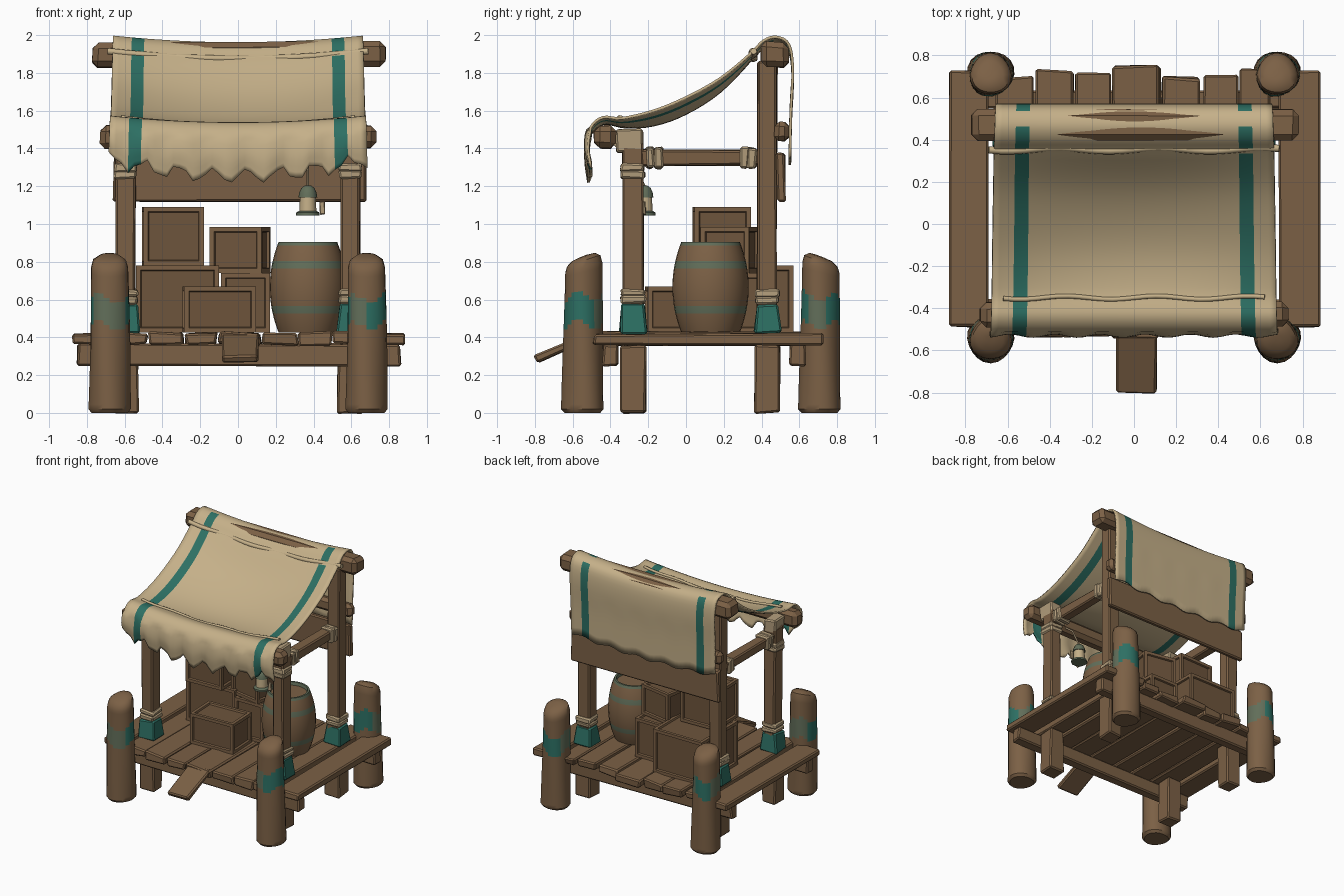
import bpy, bmesh, math, random
from mathutils import Vector

random.seed(4)
if "Cube" in bpy.data.objects:
    bpy.data.objects.remove(bpy.data.objects["Cube"], do_unlink=True)


def material(name, rgb):
    m = bpy.data.materials.new(name)
    m.use_nodes = True
    m.diffuse_color = (*rgb, 1)
    m.node_tree.nodes["Principled BSDF"].inputs["Base Color"].default_value = (*rgb, 1)
    return m


WOOD = material("wood", (0.2, 0.118, 0.06))
DARK = material("dark_wood", (0.155, 0.09, 0.045))
CLOTH = material("canvas", (0.56, 0.435, 0.25))
ROPE = material("rope", (0.45, 0.34, 0.2))
TEAL = material("teal_paint", (0.026, 0.16, 0.125))
FADED = material("faded_teal", (0.12, 0.155, 0.1))
smooth = []


def finish(name, bm, mats, is_smooth=False):
    bmesh.ops.recalc_face_normals(bm, faces=bm.faces)
    me = bpy.data.meshes.new(name)
    bm.to_mesh(me)
    bm.free()
    ob = bpy.data.objects.new(name, me)
    bpy.context.collection.objects.link(ob)
    for m in mats:
        me.materials.append(m)
    if is_smooth:
        smooth.append(ob)
    return ob


# Slightly uneven timber, given by its extents on each axis
def timber(name, xs, ys, zs, mat=WOOD, jitter=0.007, bevel=0.01, taper=1.0, turn=(0, 0, 0)):
    lo, hi = Vector((xs[0], ys[0], zs[0])), Vector((xs[1], ys[1], zs[1]))
    size = hi - lo
    bm = bmesh.new()
    bmesh.ops.create_cube(bm, size=1)
    for v in bm.verts:
        k = taper if v.co.z > 0 else 1
        v.co = Vector((v.co.x * k * size.x, v.co.y * k * size.y, v.co.z * size.z))
        v.co += Vector([random.uniform(-jitter, jitter) for _ in range(3)])
    bmesh.ops.bevel(bm, geom=bm.edges[:], offset=bevel, segments=1, affect='EDGES')
    ob = finish(name, bm, [mat])
    ob.location = (lo + hi) / 2
    ob.rotation_euler = turn


# Crate with recessed panels on every side
def crate(name, xs, ys, zs, turn=0):
    size = Vector((xs[1] - xs[0], ys[1] - ys[0], zs[1] - zs[0]))
    bm = bmesh.new()
    bmesh.ops.create_cube(bm, size=1)
    bmesh.ops.scale(bm, vec=size, verts=bm.verts)
    panels = bm.faces[:]
    for thick, deep in ((0.035, 0), (0.006, -0.014)):
        bmesh.ops.inset_individual(bm, faces=panels, thickness=thick, depth=deep)
    for f in panels:
        f.material_index = 1
    ob = finish(name, bm, [WOOD, DARK])
    ob.location = ((xs[0] + xs[1]) / 2, (ys[0] + ys[1]) / 2, (zs[0] + zs[1]) / 2)
    ob.rotation_euler.z = turn


# Turned solid from (radius, height) points
def lathe(name, loc, profile, mats, rule=None, warp=None, seg=20):
    bm = bmesh.new()
    rings = [[bm.verts.new((r * math.cos(a), r * math.sin(a), z))
              for a in (math.tau * i / seg for i in range(seg))] for r, z in profile]
    bm.faces.new(rings[0])
    bm.faces.new(rings[-1])
    for a, b in zip(rings, rings[1:]):
        for i in range(seg):
            j = (i + 1) % seg
            bm.faces.new((a[i], a[j], b[j], b[i]))
    if rule:
        for f in bm.faces:
            f.material_index = rule(f.calc_center_median())
    if warp:
        for v in bm.verts:
            v.co = warp(v.co)
    ob = finish(name, bm, mats, True)
    ob.location = loc


def tube(name, points, radius, mat):
    cu = bpy.data.curves.new(name, 'CURVE')
    cu.dimensions = '3D'
    cu.bevel_depth, cu.bevel_resolution = radius, 2
    cu.use_fill_caps = True
    sp = cu.splines.new('POLY')
    sp.points.add(len(points) - 1)
    for p, co in zip(sp.points, points):
        p.co = (*co, 1)
    cu.materials.append(mat)
    bpy.context.collection.objects.link(bpy.data.objects.new(name, cu))


# Deck planks, side boards, ramp and bearers
edges = [-0.66, -0.475, -0.285, -0.105, 0.13, 0.32, 0.5, 0.66]
for i, (a, b) in enumerate(zip(edges, edges[1:])):
    timber(f"deck_plank_{i}", (a + 0.006, b - 0.006), (-0.51 - random.uniform(0, 0.04), random.uniform(0.69, 0.75)),
           (0.36, 0.425), jitter=0.01)
for s, side in ((-1, "right"), (1, "left")):
    timber(f"side_board_{side}", sorted((s * 0.69, s * 0.88)), (-0.49, 0.73), (0.36, 0.42))
timber("ramp_plank", (-0.08, 0.11), (-0.81, -0.49), (0.325, 0.365), turn=(0.4, 0, 0))
timber("front_bearer", (-0.85, 0.86), (-0.44, -0.36), (0.25, 0.365))
timber("back_bearer", (-0.85, 0.85), (0.55, 0.63), (0.25, 0.365))


# Round mooring posts with worn paint bands and slanted tops
def mooring_post(name, x, y):
    out = 1 if y > 0 else -1
    phase, cover = x * 5 + y * 2, (-0.5 if x > 0 else 0.35)

    def paint(c):
        a = math.atan2(c.y, c.x)
        if abs(c.z - 0.54 - 0.025 * math.sin(3 * a + phase)) > 0.075:
            return 0
        return 1 if math.sin(2 * a + phase) > cover else 2

    def warp(co):
        t = (co.z / 0.83) ** 4
        wob = 1 + 0.04 * math.sin(3 * math.atan2(co.y, co.x) + co.z * 4)
        return Vector((co.x * wob, co.y * wob, co.z - t * out * co.y * 0.38))

    prof = [(0.095, 0), (0.112, 0.02)]
    prof += [(0.112 - 0.014 * k / 30, 0.02 + 0.75 * k / 30) for k in range(1, 31)]
    prof += [(0.088, 0.805), (0.06, 0.825), (0.02, 0.83)]
    lathe(name, (x, y, 0), prof, [WOOD, TEAL, FADED], paint, warp)


for x, side in ((-0.68, "right"), (0.68, "left")):
    for y, end in ((-0.545, "front"), (0.71, "back")):
        mooring_post(f"{end}_mooring_post_{side}", x, y)

# Frame on each side: legs, uprights, painted feet, lashings and rails
for s, side in ((-1, "right"), (1, "left")):
    x = s * 0.595
    for y, top, end in ((-0.28, 1.43, "front"), (0.43, 1.86, "back")):
        timber(f"{end}_leg_{side}", (x - 0.065, x + 0.065), (y - 0.065, y + 0.065), (0, 0.36))
        timber(f"{end}_upright_{side}", (x - 0.05, x + 0.05), (y - 0.053, y + 0.053), (0.36, top))
        timber(f"{end}_painted_foot_{side}", (x - 0.075, x + 0.075), (y - 0.073, y + 0.073), (0.42, 0.575), TEAL, taper=0.8)
        for z in (0.598, 0.633):
            timber(f"{end}_foot_lashing_{side}", (x - 0.062, x + 0.062), (y - 0.065, y + 0.065), (z - 0.02, z + 0.02), ROPE)
    for z in (1.265, 1.3):
        timber(f"front_top_lashing_{side}", (x - 0.06, x + 0.06), (-0.345, -0.22), (z - 0.024, z + 0.02), ROPE)
    timber(f"side_rail_{side}", (x - 0.045, x + 0.045), (-0.31, 0.47), (1.31, 1.39))
    for y in (-0.19, -0.145, 0.31, 0.35):
        timber(f"rail_lashing_{side}", (x - 0.056, x + 0.056), (y - 0.022, y + 0.022), (1.295, 1.405), ROPE)
    timber(f"front_pole_lashing_{side}", (x - 0.05, x + 0.05), (-0.37, -0.23), (1.38, 1.5), ROPE)

# Roof poles and back board
timber("front_roof_pole", (-0.73, 0.73), (-0.49, -0.37), (1.4, 1.525), bevel=0.03)
timber("ridge_pole", (-0.77, 0.78), (0.4, 0.54), (1.83, 1.965), bevel=0.03)
timber("back_low_pole", (-0.69, 0.69), (0.47, 0.545), (1.44, 1.54), bevel=0.025)
timber("back_board", (-0.66, 0.68), (0.48, 0.525), (1.12, 1.375))


# Canvas: one sheet following a curved section from front flap to back drop
section = [(-0.51, 1.29), (-0.525, 1.4), (-0.505, 1.51), (-0.44, 1.565), (-0.34, 1.56), (-0.17, 1.6), (0, 1.67),
           (0.18, 1.77), (0.34, 1.9), (0.41, 1.97), (0.48, 1.99), (0.545, 1.95), (0.565, 1.82), (0.555, 1.6), (0.55, 1.36)]


def spline(pts, steps):
    p = [Vector(q) for q in pts]
    p = [2 * p[0] - p[1]] + p + [2 * p[-1] - p[-2]]
    res = []
    for a, b, c, d in zip(p, p[1:], p[2:], p[3:]):
        for k in range(steps):
            t = k / steps
            res.append(0.5 * (2 * b + (c - a) * t + (2 * a - 5 * b + 4 * c - d) * t * t + (3 * b - a - 3 * c + d) * t ** 3))
    return res + [p[-2]]


path, cols, bm = spline(section, 4), 40, bmesh.new()
grid = []
for r, q in enumerate(path):
    half = 0.685 - 0.035 * r / (len(path) - 1)
    row = []
    for c in range(cols + 1):
        u = 2 * c / cols - 1
        bowl = 1 - u * u
        roof = max(0, 1 - ((q.x + 0.02) / 0.36) ** 2)
        y, z = q.x, q.y - bowl * (0.035 + 0.05 * roof)
        if r < 8:  # torn scallops on the front flap
            z += (1 - r / 8) * (0.035 * math.sin(u * 24) + 0.012 * math.sin(u * 61) + 0.05 * u * u)
            y += 0.008 * math.sin(u * 20)
        if r > len(path) - 8:
            z += 0.012 * math.sin(u * 17)
        row.append(bm.verts.new((u * half, y, z)))
    grid.append(row)
for r in range(len(path) - 1):
    for c in range(cols):
        f = bm.faces.new((grid[r][c], grid[r][c + 1], grid[r + 1][c + 1], grid[r + 1][c]))
        y = f.calc_center_median().y
        bare = 0.455 < y < 0.53 or 0.33 < y < 0.36
        f.material_index = int(c in (3, 4, cols - 5, cols - 4) and not bare)
canvas = finish("canvas_roof", bm, [CLOTH, TEAL], True)
mod = canvas.modifiers.new("thickness", 'SOLIDIFY')
mod.thickness, mod.offset = 0.014, 0

# Sewn rope seams across the canvas
for name, y, z, rad, half in (("upper_seam", 0.355, 1.915, 0.017, 0.69), ("lower_seam", -0.35, 1.565, 0.011, 0.62)):
    us = [k / 12 - 1 for k in range(25)]
    tube(name, [(u * half, y + 0.008 * math.sin(u * 9), z - 0.04 * (1 - u * u)) for u in us], rad, CLOTH)

# Stacked crates
crate("large_crate", (-0.54, -0.1), (0.1, 0.57), (0.425, 0.78))
crate("middle_crate", (-0.09, 0.17), (0.08, 0.42), (0.425, 0.74))
crate("front_crate", (-0.29, 0.09), (-0.21, 0.05), (0.425, 0.67), 0.04)
crate("upper_right_crate", (-0.13, 0.15), (0.1, 0.36), (0.74, 0.985), -0.18)
crate("upper_left_crate", (-0.505, -0.185), (0.04, 0.34), (0.78, 1.09), 0.03)

# Barrel with faded hoops and a sunken lid
barrel = [(0.155 + 0.047 * (1 - (k / 12 - 1) ** 2), 0.425 + 0.48 * k / 24) for k in range(25)]


def hoops(c):
    return int(any(abs(c.z - z) < 0.015 for z in (0.545, 0.785, 0.9)))


lathe("barrel", (0.37, 0.13, 0), barrel + [(0.14, 0.905), (0.135, 0.88)], [WOOD, FADED], hoops, seg=28)

# Hanging lantern
at = (0.37, -0.22, 0)
lathe("lantern_body", at, [(0.045, 1.065), (0.042, 1.15)], [CLOTH], seg=10)
lathe("lantern_cap", at, [(0.05, 1.14), (0.046, 1.165), (0.035, 1.19), (0.015, 1.205)], [FADED], seg=10)
lathe("lantern_base", at, [(0.062, 1.045), (0.062, 1.06), (0.045, 1.07)], [FADED], seg=10)
tube("lantern_cord", [(0.37, -0.22, 1.2), (0.37, -0.3, 1.36), (0.37, -0.4, 1.44)], 0.007, ROPE)
timber("lantern_rag", (0.435, 0.46), (-0.23, -0.215), (1.05, 1.12), ROPE, 0.004, 0.003)

# Smooth shading on rounded parts
bpy.ops.object.select_all(action='DESELECT')
for ob in smooth:
    ob.select_set(True)
bpy.context.view_layer.objects.active = smooth[0]
bpy.ops.object.shade_smooth_by_angle(angle=math.radians(40))
